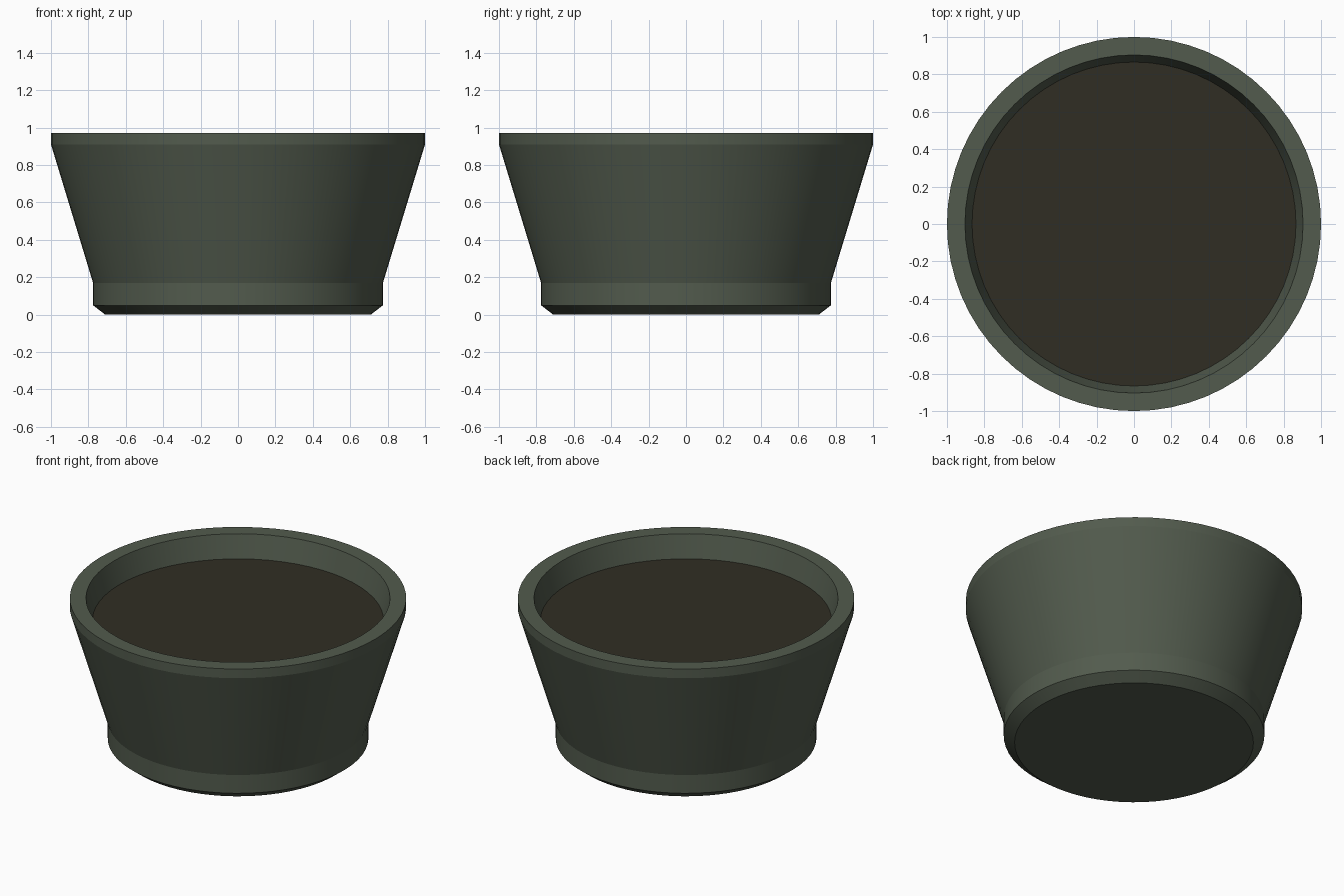
import bpy, bmesh, math

if "Cube" in bpy.data.objects:
    bpy.data.objects.remove(bpy.data.objects["Cube"])

SEGMENTS = 64


def material(name, colour):
    m = bpy.data.materials.new(name)
    m.diffuse_color = (*colour, 1.0)
    m.use_nodes = True
    m.node_tree.nodes["Principled BSDF"].inputs["Base Color"].default_value = m.diffuse_color
    return m


def lathe(name, profile, mat):
    """Revolve (radius, z) points around z, capping both open ends."""
    bm = bmesh.new()
    rings = []
    for r, z in profile:
        rings.append([bm.verts.new((r * math.cos(2 * math.pi * i / SEGMENTS),
                                    r * math.sin(2 * math.pi * i / SEGMENTS), z))
                      for i in range(SEGMENTS)])
    for low, high in zip(rings, rings[1:]):
        for i in range(SEGMENTS):
            j = (i + 1) % SEGMENTS
            bm.faces.new((low[i], low[j], high[j], high[i]))
    bm.faces.new(rings[0][::-1])
    bm.faces.new(rings[-1])
    bmesh.ops.recalc_face_normals(bm, faces=bm.faces)
    mesh = bpy.data.meshes.new(name)
    bm.to_mesh(mesh)
    bm.free()
    mesh.materials.append(mat)
    obj = bpy.data.objects.new(name, mesh)
    bpy.context.collection.objects.link(obj)
    # Smooth around the pot, crisp at every profile corner
    bpy.ops.object.select_all(action='DESELECT')
    obj.select_set(True)
    bpy.context.view_layer.objects.active = obj
    bpy.ops.object.shade_smooth_by_angle(angle=math.radians(10))
    return obj


green = material("dark grey green", (0.085, 0.105, 0.075))
brown = material("dark soil brown", (0.030, 0.027, 0.017))

# Pot: chamfered foot, straight base band, flared wall, rim and hollow inside
lathe("pot", [(0.71, 0.0), (0.775, 0.05), (0.775, 0.17), (1.0, 0.91),
              (1.0, 0.97), (0.904, 0.97), (0.866, 0.823), (0.68, 0.10)], green)

# Soil: thin disc just below the rim, edge meeting the inner wall
lathe("soil", [(0.862, 0.80), (0.867, 0.823)], brown)
